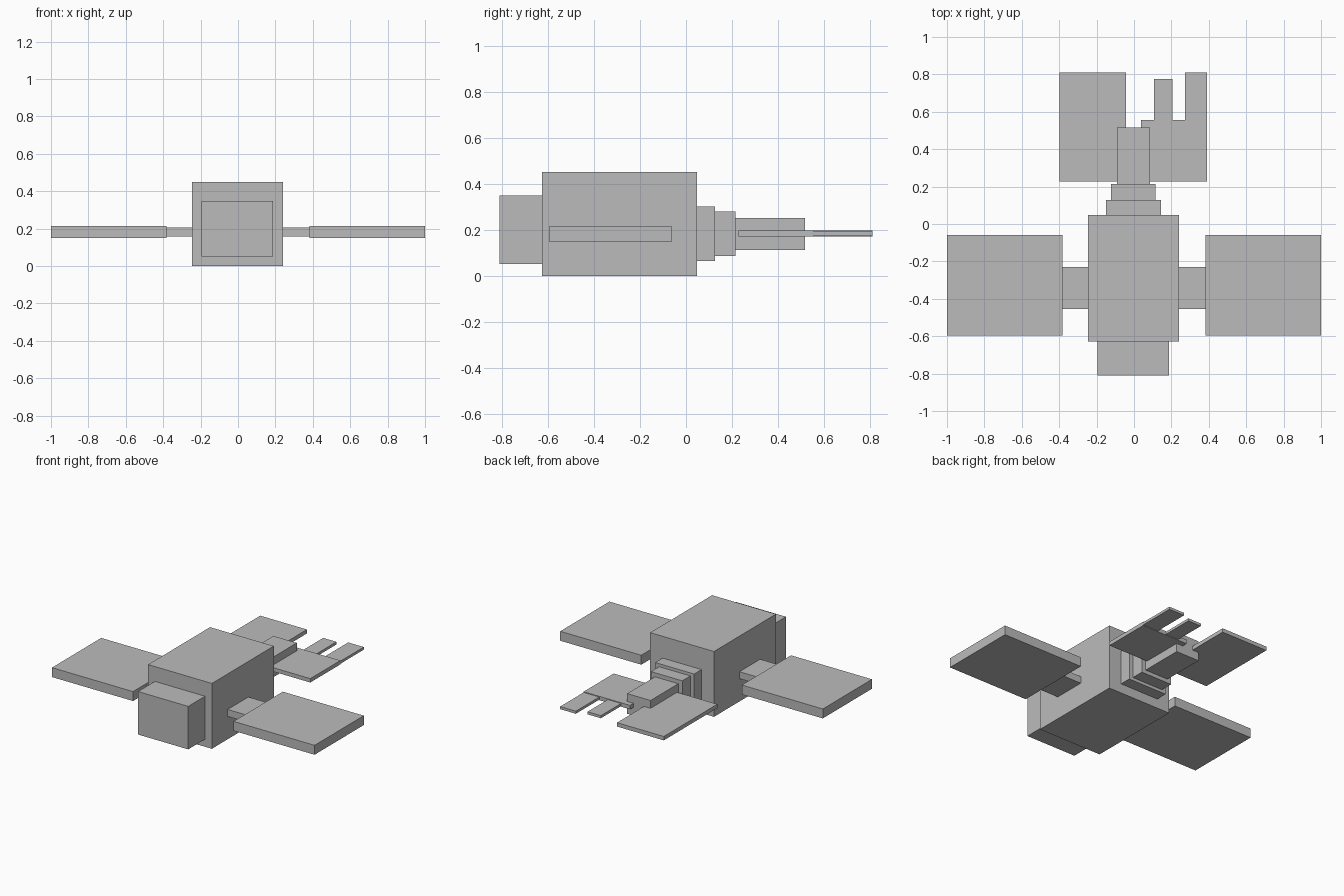
import bpy
import bmesh

cube = bpy.data.objects.get("Cube")
if cube:
    bpy.data.objects.remove(cube, do_unlink=True)

grey = bpy.data.materials.new("plain grey")
grey.use_nodes = True
colour = (0.5, 0.5, 0.5, 1)
grey.diffuse_color = colour
grey.node_tree.nodes["Principled BSDF"].inputs["Base Color"].default_value = colour


def finish(name, bm):
    bmesh.ops.recalc_face_normals(bm, faces=bm.faces)
    mesh = bpy.data.meshes.new(name)
    bm.to_mesh(mesh)
    bm.free()
    mesh.materials.append(grey)
    obj = bpy.data.objects.new(name, mesh)
    bpy.context.collection.objects.link(obj)
    return obj


def box(name, x, y, z):
    """Box spanning the (low, high) pairs on each axis."""
    bm = bmesh.new()
    bmesh.ops.create_cube(bm, size=1)
    for v in bm.verts:
        for axis, (low, high) in enumerate((x, y, z)):
            v.co[axis] = low if v.co[axis] < 0 else high
    return finish(name, bm)


MID = -0.003  # centre line of the body


def centred(name, half, y, z):
    return box(name, (MID - half, MID + half), y, z)


# Body, head and stepped tail
centred("body", 0.243, (-0.627, 0.047), (0, 0.45))
centred("head", 0.191, (-0.81, -0.627), (0.052, 0.348))
centred("tail_base", 0.148, (0.047, 0.127), (0.065, 0.30))
centred("tail_middle", 0.119, (0.127, 0.215), (0.086, 0.279))
centred("tail_end", 0.089, (0.215, 0.517), (0.112, 0.251))

# Side fins on short arms
for side, sign in (("left", 1), ("right", -1)):
    def span(a, b):
        return tuple(sorted((sign * a, sign * b)))
    box(side + "_arm", span(0.24, 0.383), (-0.455, -0.23), (0.157, 0.205))
    box(side + "_fin", span(0.383, 1), (-0.595, -0.06), (0.15, 0.215))

# Tail flukes: one whole, one torn into prongs
FLUKE_Z = (0.17, 0.197)
PRONG_Z = (0.174, 0.192)
box("right_fluke", (-0.398, -0.042), (0.228, 0.81), FLUKE_Z)
box("left_fluke", (0.037, 0.391), (0.228, 0.555), FLUKE_Z)
box("inner_prong", (0.106, 0.207), (0.555, 0.775), PRONG_Z)
box("outer_prong", (0.272, 0.391), (0.555, 0.81), PRONG_Z)
